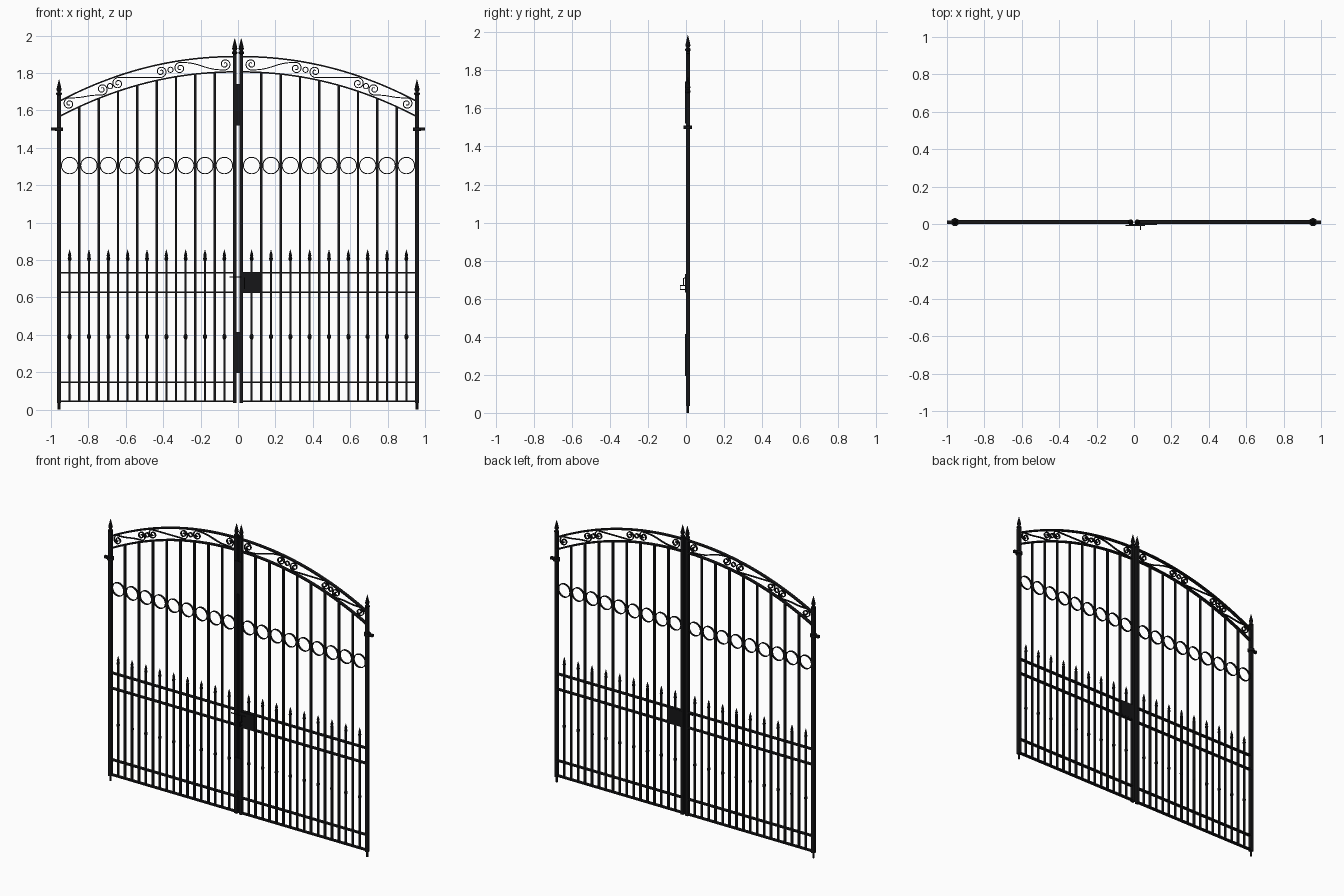
import bpy, bmesh, math
from mathutils import Matrix, Vector

if "Cube" in bpy.data.objects:
    bpy.data.objects.remove(bpy.data.objects["Cube"])

Y = 0.01            # gate plane
HALF = 0.957        # outer post position
STEP = 0.1034       # picket spacing
FIRST = 0.073       # first picket from the middle

iron = bpy.data.materials.new("black_iron")
iron.diffuse_color = (0.008, 0.008, 0.009, 1)
iron.use_nodes = True
iron.node_tree.nodes["Principled BSDF"].inputs["Base Color"].default_value = iron.diffuse_color


def finish(name, bm, smooth=False):
    bmesh.ops.recalc_face_normals(bm, faces=bm.faces)
    me = bpy.data.meshes.new(name)
    bm.to_mesh(me)
    bm.free()
    me.materials.append(iron)
    ob = bpy.data.objects.new(name, me)
    bpy.context.collection.objects.link(ob)
    if smooth:
        bpy.ops.object.select_all(action='DESELECT')
        ob.select_set(True)
        bpy.context.view_layer.objects.active = ob
        bpy.ops.object.shade_smooth_by_angle()
    return ob


def box(bm, x0, x1, y0, y1, z0, z1):
    mat = Matrix.Translation(((x0 + x1) / 2, (y0 + y1) / 2, (z0 + z1) / 2)) \
        @ Matrix.Diagonal((x1 - x0, y1 - y0, z1 - z0, 1))
    bmesh.ops.create_cube(bm, size=1, matrix=mat)


def bar(bm, x, z0, z1, w):
    box(bm, x - w / 2, x + w / 2, Y - w / 2, Y + w / 2, z0, z1)


def lathe(bm, x, z, profile, n=10):
    """Turned piece from (radius, height) pairs about a vertical axis."""
    rings = [[bm.verts.new((x + r * math.cos(2 * math.pi * i / n),
                            Y + r * math.sin(2 * math.pi * i / n), z + h))
              for i in range(n)] for r, h in profile]
    for a, b in zip(rings, rings[1:]):
        for i in range(n):
            j = (i + 1) % n
            bm.faces.new((a[i], a[j], b[j], b[i]))
    bm.faces.new(rings[0])
    bm.faces.new(rings[-1])


def ribbon(bm, pts, w, depth, closed=False):
    """Flat iron strip bent along (x, z) points."""
    n = len(pts)
    rows = []
    for i, (x, z) in enumerate(pts):
        a = pts[(i - 1) % n] if closed or i else pts[0]
        b = pts[(i + 1) % n] if closed or i < n - 1 else pts[-1]
        t = Vector((b[0] - a[0], b[1] - a[1])).normalized() * w / 2
        rows.append([bm.verts.new((x + s * -t.y, Y + d * depth / 2, z + s * t.x))
                     for s, d in ((1, -1), (1, 1), (-1, 1), (-1, -1))])
    for i in range(n if closed else n - 1):
        a, b = rows[i], rows[(i + 1) % n]
        for k in range(4):
            m = (k + 1) % 4
            bm.faces.new((a[k], a[m], b[m], b[k]))
    if not closed:
        bm.faces.new(rows[0])
        bm.faces.new(rows[-1])


def circle(cx, cz, r, n=32):
    return [(cx + r * math.cos(2 * math.pi * i / n),
             cz + r * math.sin(2 * math.pi * i / n)) for i in range(n)]


def arch(x, top):
    return top - 0.24 * (abs(x) / HALF) ** 2.1


def s_scroll(c1, c2, r=0.031):
    """Two spirals joined by a wave, alike when turned half round."""
    n, turns = 36, 1.6
    def spiral(c, sgn):
        out = []
        for i in range(n + 1):
            t = i / n
            a = math.pi / 2 + 2 * math.pi * turns * (1 - t)
            q = 0.006 + (r - 0.006) * t
            out.append((c[0] + sgn * q * math.cos(a), c[1] + sgn * q * math.sin(a)))
        return out
    s1, s2 = spiral(c1, 1), spiral(c2, -1)
    p, q = Vector(s1[-1]), Vector(s2[-1])
    h = Vector(((q.x - p.x) * 0.5, 0))
    wave = []
    for i in range(1, 14):
        t = i / 14
        v = p * (1 - t)**3 + (p + h) * 3 * t * (1 - t)**2 + (q - h) * 3 * t * t * (1 - t) + q * t**3
        wave.append((v.x, v.y))
    return s1 + wave + s2[::-1]


SPEAR = [(0.007, 0), (0.011, 0.012), (0.007, 0.022), (0.009, 0.03), (0.001, 0.06)]
KNOB = [(0.006, -0.014), (0.011, -0.005), (0.011, 0.005), (0.006, 0.014)]
FINIAL = [(0.01, 0), (0.015, 0.004), (0.015, 0.012), (0.008, 0.018),
          (0.014, 0.03), (0.011, 0.045), (0.001, 0.085)]

for side, s in (("left", -1), ("right", 1)):
    # Outer post with bottom pivot and pointed finial
    bm = bmesh.new()
    bar(bm, s * HALF, 0.035, 1.682, 0.021)
    lathe(bm, s * HALF, 0, [(0.007, 0), (0.007, 0.036)])
    lathe(bm, s * HALF, 1.68, FINIAL)
    finish(side + "_outer_post", bm)

    # Inner post
    bm = bmesh.new()
    bar(bm, s * 0.0175, 0.035, 1.9, 0.021)
    lathe(bm, s * 0.0175, 1.9, FINIAL)
    finish(side + "_inner_post", bm)

    # Hinge collar and wall pin
    bm = bmesh.new()
    lathe(bm, s * HALF, 1.5, [(0.022, -0.009), (0.022, 0.009)], 16)
    box(bm, *sorted((s * HALF, s * 1.0)), Y - 0.009, Y + 0.009, 1.492, 1.508)
    finish(side + "_hinge", bm, True)

    # Flat horizontal rails
    bm = bmesh.new()
    for z in (0.045, 0.147, 0.628, 0.731):
        box(bm, *sorted((s * 0.02, s * HALF)), Y - 0.011, Y + 0.011, z - 0.004, z + 0.004)
    finish(side + "_rails", bm)

    # Arched top bands
    bm = bmesh.new()
    for top in (1.888, 1.806):
        xs = [0.018 + (HALF - 0.018) * i / 24 for i in range(25)]
        ribbon(bm, [(s * x, arch(x, top)) for x in xs], 0.008, 0.022)
    finish(side + "_arch_bands", bm, True)

    # Tall bars between the rings
    bm = bmesh.new()
    for k in range(8):
        x = FIRST + STEP * (k + 0.5)
        bar(bm, s * x, 0.045, arch(x, 1.806), 0.0125)
    finish(side + "_tall_bars", bm)

    # Short spear pickets, with a knob half way up
    bm = bmesh.new()
    for k in range(9):
        x = s * (FIRST + STEP * k)
        bar(bm, x, 0.045, 0.8, 0.0115)
        lathe(bm, x, 0.39, KNOB, 8)
        lathe(bm, x, 0.795, SPEAR, 8)
    finish(side + "_spear_pickets", bm)

    # Row of rings
    bm = bmesh.new()
    for k in range(9):
        ribbon(bm, circle(s * (FIRST + STEP * k), 1.305, 0.044), 0.005, 0.012, True)
    finish(side + "_rings", bm, True)

    # Scrollwork inside the arch
    bm = bmesh.new()
    for a, b in ((0.903, 0.727), (0.642, 0.412), (0.31, 0.07)):
        c1, c2 = ((-x, arch(x, 1.848)) for x in (a, b))
        ribbon(bm, [(-s * x, z) for x, z in s_scroll(c1, c2)], 0.005, 0.012)
    for x in (0.684, 0.361):
        ribbon(bm, circle(s * x, arch(x, 1.848), 0.014, 16), 0.005, 0.012, True)
    finish(side + "_scrolls", bm, True)

# Cover plates over the meeting posts
bm = bmesh.new()
for z0, z1 in ((0.195, 0.415), (1.52, 1.74)):
    box(bm, -0.026, 0.024, -0.005, 0.0, z0, z1)
finish("cover_plates", bm)

# Lock case, latch bolt and lever
bm = bmesh.new()
box(bm, 0.02, 0.122, -0.006, 0.022, 0.632, 0.731)
finish("lock_case", bm)
bm = bmesh.new()
box(bm, -0.046, 0.06, -0.011, -0.005, 0.707, 0.712)
finish("latch_bolt", bm)
bm = bmesh.new()
box(bm, 0.033, 0.038, -0.032, -0.005, 0.668, 0.673)
box(bm, 0.033, 0.038, -0.032, -0.028, 0.648, 0.673)
box(bm, 0.033, 0.038, -0.032, -0.005, 0.645, 0.65)
box(bm, 0.033, 0.038, -0.016, -0.011, 0.67, 0.71)
finish("latch_handle", bm)
